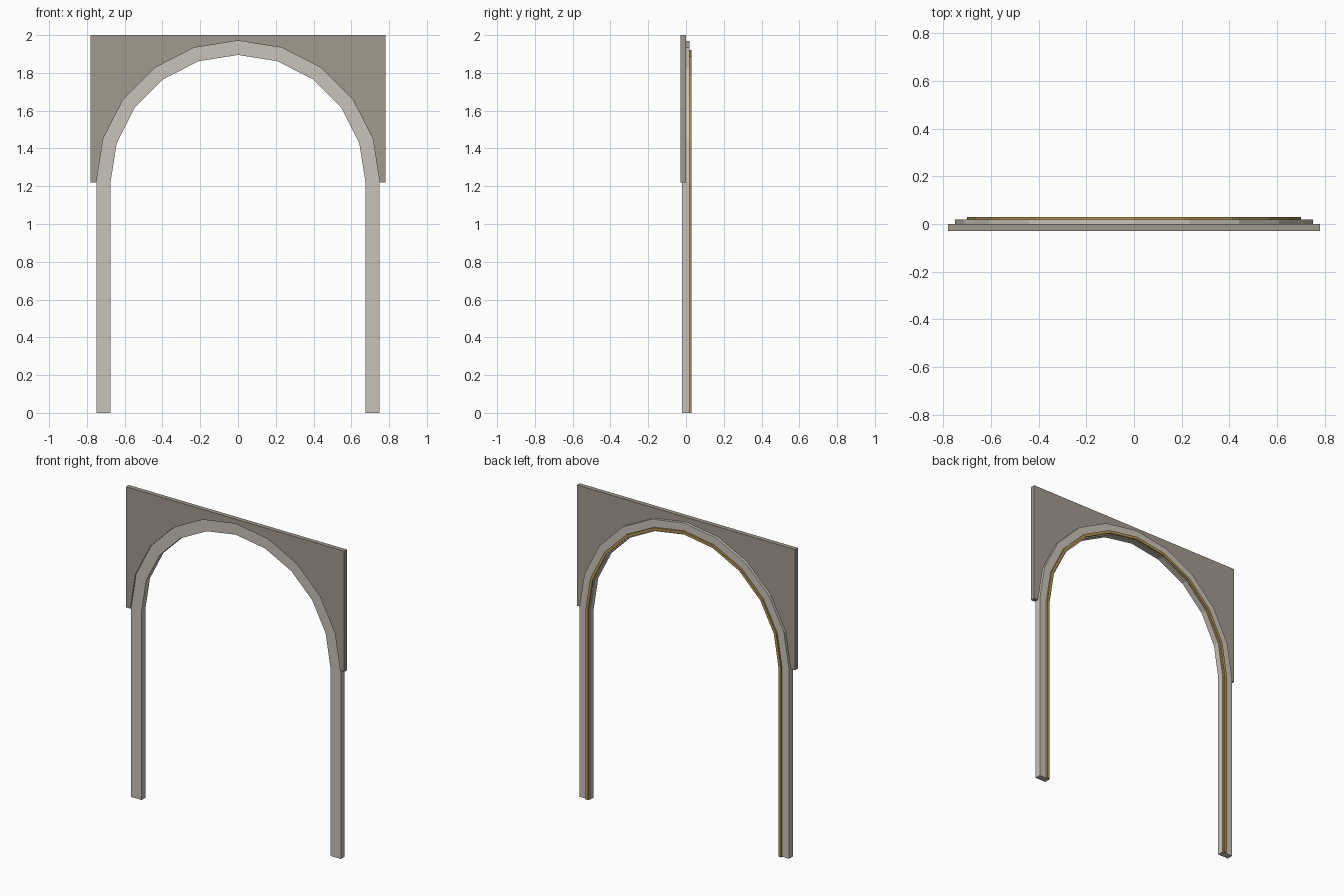
import bpy, bmesh, math

if "Cube" in bpy.data.objects:
    bpy.data.objects.remove(bpy.data.objects["Cube"])

SPRING = 1.22      # height where the arch starts
SEGMENTS = 10      # flat facets in the half circle


def material(name, rgb):
    m = bpy.data.materials.new(name)
    m.diffuse_color = (*rgb, 1)
    m.use_nodes = True
    m.node_tree.nodes["Principled BSDF"].inputs["Base Color"].default_value = m.diffuse_color
    return m


def arc(radius):
    """Half-circle points from the right springing to the left one."""
    return [(radius * math.cos(math.pi * i / SEGMENTS),
             SPRING + radius * math.sin(math.pi * i / SEGMENTS))
            for i in range(SEGMENTS + 1)]


def legged_arc(radius):
    return [(radius, 0)] + arc(radius) + [(-radius, 0)]


def band(name, outer, inner, y0, y1, mat):
    """Solid between two matching outlines in x-z, from y0 to y1."""
    bm = bmesh.new()
    rings = [[bm.verts.new((x, y, z)) for x, z in line]
             for line, y in ((outer, y0), (inner, y0), (inner, y1), (outer, y1))]
    for k in range(4):
        a, b = rings[k], rings[(k + 1) % 4]
        for i in range(len(a) - 1):
            bm.faces.new((a[i], a[i + 1], b[i + 1], b[i]))
    for end in (0, -1):
        bm.faces.new([r[end] for r in rings])
    bmesh.ops.recalc_face_normals(bm, faces=bm.faces)
    mesh = bpy.data.meshes.new(name)
    bm.to_mesh(mesh)
    bm.free()
    mesh.materials.append(mat)
    obj = bpy.data.objects.new(name, mesh)
    bpy.context.collection.objects.link(obj)
    return obj


wall_grey = material("wall grey", (0.36, 0.32, 0.27))
pale_stone = material("pale stone", (0.59, 0.55, 0.48))
gold = material("gold", (0.45, 0.29, 0.09))

# Wall panel with an arched opening: project the arc onto its rectangular edge
W, TOP, R = 0.78, 2.0, 0.75
edge = [(W, SPRING)]
for x, z in arc(R)[1:-1]:
    dx, dz = x / R, (z - SPRING) / R
    t = min(W / max(abs(dx), 1e-6), (TOP - SPRING) / max(dz, 1e-6))
    edge.append((dx * t, SPRING + dz * t))
edge.append((-W, SPRING))
inner = arc(R)
# Add the square corners, each fanning to its nearest arc point
for i, sx in ((8, -1), (3, 1)):
    edge.insert(i, (sx * W, TOP))
    a, b = inner[i - 1], inner[i]
    inner.insert(i, ((a[0] + b[0]) / 2, (a[1] + b[1]) / 2))
band("wall_panel", edge, inner, -0.029, 0.0, wall_grey)

# Stone frame: two legs joined by the faceted arch
band("arch_frame", legged_arc(0.75), legged_arc(0.675), -0.021, 0.018, pale_stone)

# Thin raised trim along the inner edge at the back
band("gold_trim", legged_arc(0.70), legged_arc(0.682), 0.018, 0.029, gold)
